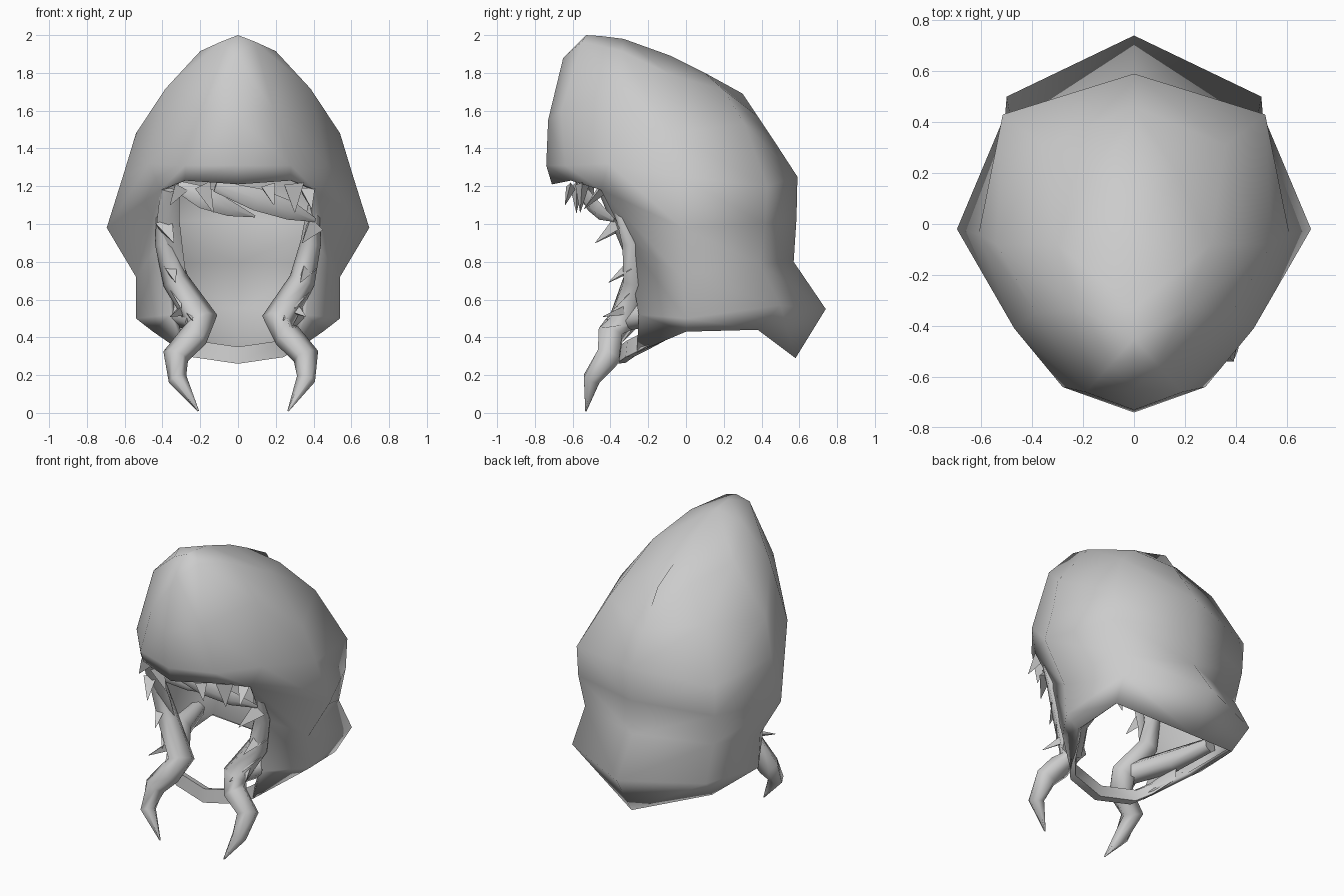
import bpy, bmesh, math
from mathutils import Vector

if "Cube" in bpy.data.objects:
    bpy.data.objects.remove(bpy.data.objects["Cube"])


def finish(name, bm, angle=180, mirror=False, thickness=0):
    """Turn a bmesh into a shaded object with optional mirror and thickness."""
    me = bpy.data.meshes.new(name)
    bm.to_mesh(me)
    bm.free()
    ob = bpy.data.objects.new(name, me)
    bpy.context.collection.objects.link(ob)
    bpy.context.view_layer.objects.active = ob
    for o in bpy.context.selected_objects:
        o.select_set(False)
    ob.select_set(True)
    bpy.ops.object.shade_smooth_by_angle(angle=math.radians(angle))
    if mirror:
        ob.modifiers.new("mirror", 'MIRROR')
    if thickness:
        mod = ob.modifiers.new("thickness", 'SOLIDIFY')
        mod.thickness = thickness
        mod.offset = -1
    return ob


def tube(name, path, sides=6, flat=1.0, angle=60, mirror=False):
    """Tapered lock: path is a list of (x, y, z, radius)."""
    bm = bmesh.new()
    pts = [Vector(p[:3]) for p in path]
    rings = []
    for i, p in enumerate(pts):
        d = (pts[min(i + 1, len(pts) - 1)] - pts[max(i - 1, 0)]).normalized()
        u = d.cross(Vector((0, 1, 0))).normalized()
        v = d.cross(u)
        ring = []
        for k in range(sides):
            a = 2 * math.pi * k / sides
            ring.append(bm.verts.new(p + path[i][3] * (u * math.cos(a) + v * math.sin(a) * flat)))
        rings.append(ring)
    for a, b in zip(rings, rings[1:]):
        for k in range(sides):
            n = (k + 1) % sides
            bm.faces.new((a[k], a[n], b[n], b[k]))
    bm.faces.new(rings[0])
    bm.faces.new(rings[-1])
    bmesh.ops.recalc_face_normals(bm, faces=bm.faces)
    return finish(name, bm, angle, mirror)


# Hood half: each row runs from the front centre round the side to the back centre
crown = [
    [(0, -.53, 2.0), (0, -.45, 1.995), (0, -.33, 1.98), (0, -.08, 1.89), (0, .1, 1.8), (0, .30, 1.69)],
    [(0, -.65, 1.88), (.09, -.55, 1.965), (.20, -.34, 1.915), (.30, -.08, 1.79), (.17, .20, 1.71), (0, .38, 1.57)],
    [(0, -.73, 1.55), (.19, -.66, 1.60), (.385, -.35, 1.715), (.54, -.08, 1.48), (.36, .31, 1.53), (0, .46, 1.45)],
    [(0, -.74, 1.31), (.28, -.64, 1.31), (.47, -.41, 1.32), (.61, -.04, 1.25), (.515, .43, 1.20), (0, .59, 1.25)],
    [(0, -.71, 1.21), (.28, -.61, 1.23), (.41, -.45, 1.18), (.695, -.02, .98), (.51, .42, 1.0), (0, .585, 1.03)],
]
skirt = [
    [(.40, -.32, .92), (.54, -.02, .72), (.48, .39, .79), (0, .57, .80)],
    [(.36, -.25, .52), (.54, 0, .50), (.50, .50, .57), (0, .74, .55)],
    [(.29, -.26, .32), (.45, 0, .43), (.46, .38, .44), (0, .58, .29)],
]
bm = bmesh.new()
rows = [[bm.verts.new(p) for p in r] for r in crown]
rows += [[None, None] + [bm.verts.new(p) for p in r] for r in skirt]
for a, b in zip(rows, rows[1:]):
    for j in range(5):
        q = (a[j], b[j], b[j + 1], a[j + 1])
        if None not in q:
            bm.faces.new(q)
bm.normal_update()
for f in bm.faces:
    if f.normal.dot(f.calc_center_median() - Vector((0, 0, 1.1))) < 0:
        f.normal_flip()
finish("hood", bm, 180, True, .03)

# Chin strap joining the two lower corners of the hood
bm = bmesh.new()
section = [(0, .045), (.05, .03), (.04, -.04), (-.01, -.045)]
loops = []
for x, y, z in [(0, -.36, .305), (.24, -.31, .34), (.31, -.23, .38), (.38, -.10, .45)]:
    loops.append([bm.verts.new((x, y + dy, z + dz)) for dy, dz in section])
for a, b in zip(loops, loops[1:]):
    for k in range(4):
        n = (k + 1) % 4
        bm.faces.new((a[k], a[n], b[n], b[k]))
bmesh.ops.recalc_face_normals(bm, faces=bm.faces)
finish("chin_strap", bm, 50, True)

# Long side locks that run down the opening and hook outward; the left hangs further in
lock = [(.40, -.36, 1.10, .03), (.385, -.29, .90, .055), (.34, -.27, .70, .07),
        (.21, -.33, .49, .085), (.26, -.40, .41, .075), (.36, -.41, .30, .07),
        (.36, -.50, .18, .05), (.265, -.53, .01, .004)]
left_shift = [0, 0, -.01, -.02, -.03, -.03, -.04, -.055]
tube("right_lock", lock, 6, 1.0, 75)
tube("left_lock", [(-x - dx, y, z, r) for (x, y, z, r), dx in zip(lock, left_shift)], 6, 1.0, 75)

# Gathered hair running from the locks back inside the hood
tube("inner_lock", [(.22, -.32, .50, .07), (.38, -.08, .55, .075), (.44, .20, .56, .05)], 6, 1.0, 75, True)

# Swept fringe under the brow
tube("fringe_right", [(-.12, -.56, 1.20, .03), (.10, -.52, 1.13, .06),
                      (.28, -.46, 1.07, .05), (.41, -.38, 1.02, .01)], 4, .5)
tube("fringe_left", [(-.32, -.50, 1.20, .03), (-.18, -.52, 1.14, .06),
                     (-.04, -.47, 1.08, .04), (.09, -.42, 1.04, .005)], 4, .5)
tube("fringe_edge", [(-.36, -.44, 1.18, .05), (-.37, -.37, 1.02, .06),
                     (-.33, -.31, .85, .04), (-.28, -.28, .73, .005)], 4, .5)

# Ragged tufts: (root, tip, width)
tufts = [
    ((-.31, -.53, 1.20), (-.36, -.54, 1.10), .05),
    ((-.20, -.58, 1.20), (-.13, -.58, 1.06), .06),
    ((.15, -.61, 1.20), (.19, -.64, 1.10), .05),
    ((.28, -.55, 1.21), (.30, -.56, 1.06), .07),
    ((.36, -.45, 1.18), (.39, -.54, 1.08), .05),
]
for s in (-1, 1):
    tufts += [
        ((s * .40, -.36, 1.00), (s * .34, -.48, .90), .06),
        ((s * .37, -.29, .78), (s * .33, -.41, .69), .05),
        ((s * .35, -.27, .68), (s * .30, -.38, .55), .05),
        ((s * .29, -.29, .55), (s * .36, -.44, .51), .04),
        ((s * .27, -.31, .55), (s * .24, -.43, .49), .04),
    ]
for root, tip, w in tufts:
    tube("tuft", [(*root, w), (*tip, .002)], 3, .6, 20)
